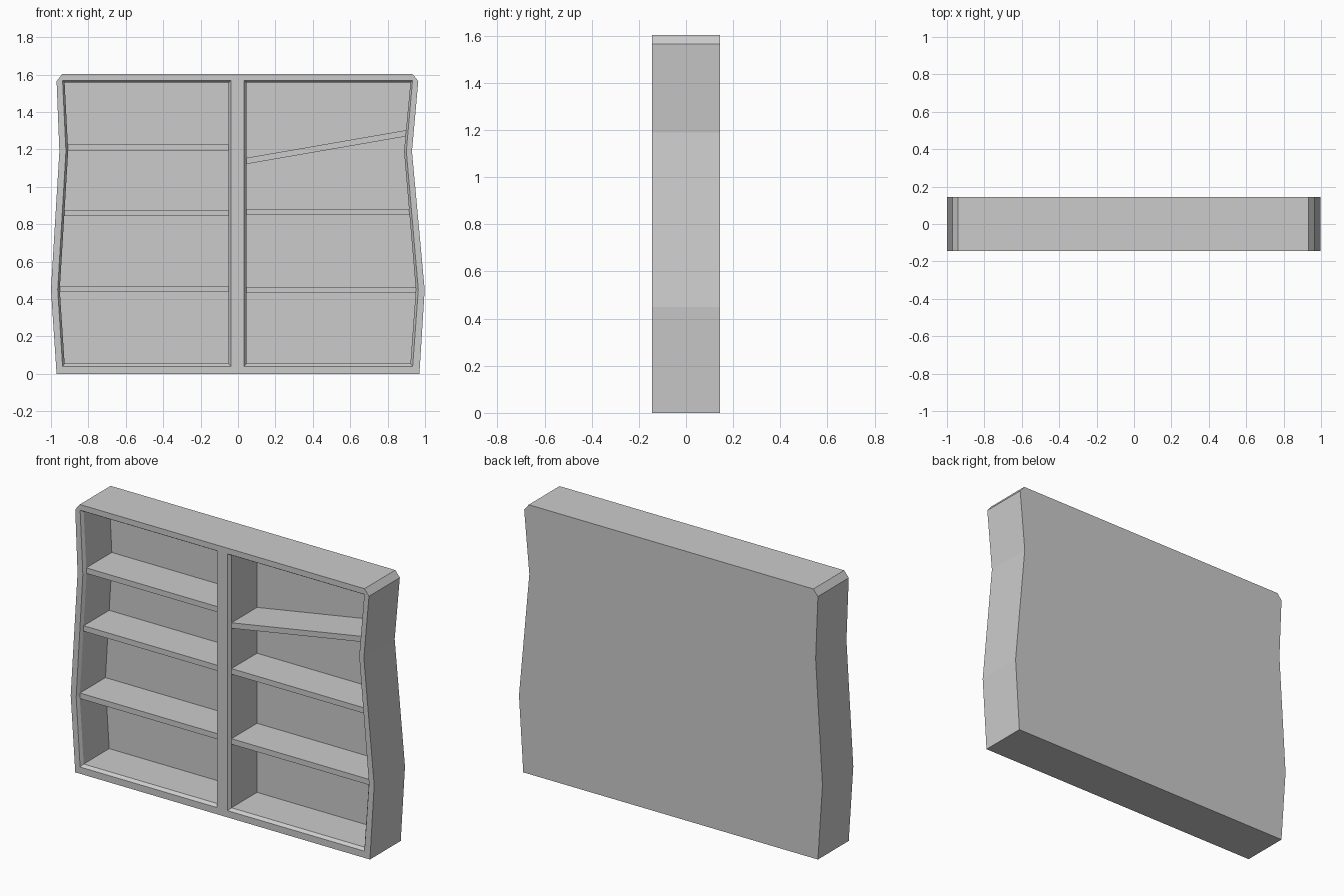
import bpy, bmesh

if "Cube" in bpy.data.objects:
    bpy.data.objects.remove(bpy.data.objects["Cube"])

D = 0.145          # half depth
FRONT = -D + 0.018  # plane of shelf fronts, behind the chamfered lip
BACK = 0.113       # inner face of the back panel


def loft(name, sections):
    """Closed solid through outlines of equal length: [(y, [(x, z), ...]), ...]"""
    bm = bmesh.new()
    loops = [[bm.verts.new((x, y, z)) for x, z in pts] for y, pts in sections]
    for a, b in zip(loops, loops[1:]):
        n = len(a)
        for i in range(n):
            j = (i + 1) % n
            bm.faces.new((a[i], a[j], b[j], b[i]))
    bm.faces.new(loops[0])
    bm.faces.new(loops[-1])
    bmesh.ops.recalc_face_normals(bm, faces=bm.faces)
    mesh = bpy.data.meshes.new(name)
    bm.to_mesh(mesh)
    bm.free()
    ob = bpy.data.objects.new(name, mesh)
    bpy.context.collection.objects.link(ob)
    return ob


# Carcass with wavy sides and clipped top corners
outer = [(-0.97, 0), (0.97, 0), (0.998, 0.45), (0.93, 1.19), (0.964, 1.565),
         (0.934, 1.602), (-0.94, 1.602), (-0.97, 1.565), (-0.955, 1.19), (-1.0, 0.45)]
carcass = loft("bookcase_carcass", [(-D, outer), (D, outer)])

# Two compartments: lip outline at the front, smaller outline behind it
left_lip = [(-0.938, 0.04), (-0.037, 0.04), (-0.037, 1.568),
            (-0.938, 1.568), (-0.92, 1.19), (-0.964, 0.45)]
left_in = [(-0.927, 0.054), (-0.05, 0.054), (-0.05, 1.557),
           (-0.927, 1.557), (-0.908, 1.19), (-0.953, 0.45)]
right_lip = [(0.033, 0.04), (0.934, 0.04), (0.964, 0.45),
             (0.9, 1.19), (0.933, 1.568), (0.033, 1.568)]
right_in = [(0.046, 0.054), (0.922, 0.054), (0.951, 0.45),
            (0.888, 1.19), (0.922, 1.557), (0.046, 1.557)]
for lip, inner in ((left_lip, left_in), (right_lip, right_in)):
    cutter = loft("compartment_cutter", [(-D - 0.05, lip), (-D, lip), (FRONT, inner), (BACK, inner)])
    cutter.hide_render = True
    mod = carcass.modifiers.new("compartment", 'BOOLEAN')
    mod.operation = 'DIFFERENCE'
    mod.solver = 'EXACT'
    mod.object = cutter
    bpy.context.view_layer.objects.active = carcass
    bpy.ops.object.modifier_apply(modifier=mod.name)
    bpy.data.objects.remove(cutter)


# Shelves: left end x, left top z, right end x, right top z
shelves = [(-0.912, 1.226, -0.046, 1.226),
           (-0.932, 0.877, -0.046, 0.877),
           (-0.956, 0.470, -0.046, 0.470),
           (0.042, 1.154, 0.901, 1.303),   # tilted shelf
           (0.042, 0.882, 0.918, 0.882),
           (0.042, 0.465, 0.954, 0.465)]
T = 0.033
for x0, z0, x1, z1 in shelves:
    pts = [(x0, z0 - T), (x1, z1 - T), (x1, z1), (x0, z0)]
    loft("shelf", [(FRONT, pts), (BACK + 0.005, pts)])
